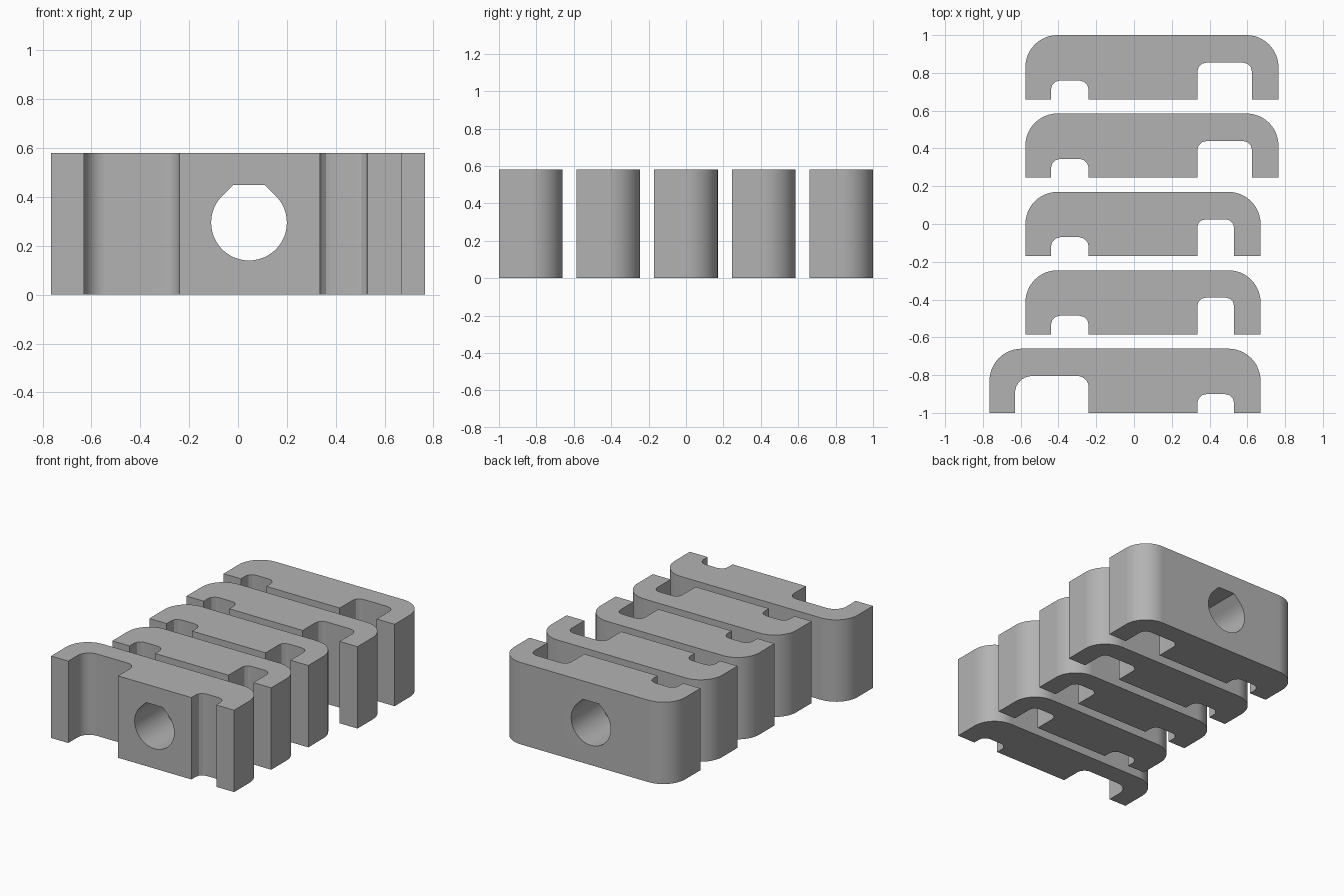
import bpy, bmesh, math
from mathutils import Vector

if "Cube" in bpy.data.objects:
    bpy.data.objects.remove(bpy.data.objects["Cube"], do_unlink=True)

HEIGHT, DEPTH, PITCH = 0.58, 0.34, 0.415
OUTER_R = 0.17
HOLE_X, HOLE_Z, HOLE_R = 0.045, 0.295, 0.155

grey = bpy.data.materials.new("plain grey")
grey.use_nodes = True
grey.diffuse_color = (0.45, 0.45, 0.45, 1)
grey.node_tree.nodes["Principled BSDF"].inputs["Base Color"].default_value = (0.45, 0.45, 0.45, 1)


def rounded(corners):
    """Outline from (x, y, radius, segments) corners, filleting where radius > 0."""
    pts = []
    for i, (x, y, r, n) in enumerate(corners):
        p = Vector((x, y))
        if r == 0:
            pts.append(p)
            continue
        a = (Vector(corners[i - 1][:2]) - p).normalized()
        b = (Vector(corners[(i + 1) % len(corners)][:2]) - p).normalized()
        centre = p + (a + b) * r
        for k in range(n + 1):
            t = math.pi / 2 * k / n
            pts.append(centre - b * r * math.cos(t) - a * r * math.sin(t))
    return pts


def prism(name, ring, direction):
    """Extrude a closed ring of 3D points along a direction."""
    bm = bmesh.new()
    face = bm.faces.new([bm.verts.new(p) for p in ring])
    ext = bmesh.ops.extrude_face_region(bm, geom=[face])
    moved = [g for g in ext["geom"] if isinstance(g, bmesh.types.BMVert)]
    bmesh.ops.translate(bm, verts=moved, vec=direction)
    bmesh.ops.recalc_face_normals(bm, faces=bm.faces)
    mesh = bpy.data.meshes.new(name)
    bm.to_mesh(mesh)
    bm.free()
    mesh.materials.append(grey)
    obj = bpy.data.objects.new(name, mesh)
    bpy.context.collection.objects.link(obj)
    return obj


# Hole cutter: round bore with sloped shoulders and a flat top
bore = []
for k in range(37):
    t = math.radians(135 + 270 * k / 36)
    bore.append((HOLE_X + HOLE_R * math.cos(t), HOLE_Z + HOLE_R * math.sin(t)))
half_flat = HOLE_R * (math.sqrt(2) - 1)
bore += [(HOLE_X + s * half_flat, HOLE_Z + HOLE_R) for s in (1, -1)]
cutter = prism("hole_cutter", [(x, -1.2, z) for x, z in bore], (0, 2.4, 0))
cutter.hide_render = True


def clip(name, y, left, right, left_slot, right_slot):
    """A clip with two open slots, each (x0, x1, depth, r0, r1, segments)."""
    corners = [(left, 0, 0, 0)]
    for x0, x1, d, r0, r1, n in (left_slot, right_slot):
        corners += [(x0, 0, 0, 0), (x0, d, r0, n), (x1, d, r1, n), (x1, 0, 0, 0)]
    corners += [(right, 0, 0, 0), (right, DEPTH, OUTER_R, 12), (left, DEPTH, OUTER_R, 12)]
    ring = [(p.x, p.y + y, 0) for p in rounded(corners)]
    obj = prism(name, ring, (0, 0, HEIGHT))
    cut = obj.modifiers.new("hole", "BOOLEAN")
    cut.operation, cut.solver, cut.object = "DIFFERENCE", "EXACT", cutter
    bpy.ops.object.select_all(action="DESELECT")
    obj.select_set(True)
    bpy.context.view_layer.objects.active = obj
    bpy.ops.object.modifier_apply(modifier="hole")
    bpy.ops.object.shade_smooth_by_angle(angle=math.radians(25))
    weighted = obj.modifiers.new("flat_faces", "WEIGHTED_NORMAL")
    weighted.keep_sharp = True


# Slot shapes
left_small = (-0.44, -0.24, 0.1, 0.05, 0.05, 3)
left_wide = (-0.63, -0.24, 0.195, 0.09, 0.06, 8)
right_shallow = (0.335, 0.53, 0.1, 0.05, 0.05, 3)
right_deep = (0.335, 0.53, 0.195, 0.045, 0.045, 3)
right_wide = (0.335, 0.625, 0.195, 0.05, 0.05, 3)

# Row of clips from front to back
row = [
    (-0.765, 0.67, left_wide, right_shallow),
    (-0.575, 0.67, left_small, right_deep),
    (-0.575, 0.67, left_small, right_deep),
    (-0.575, 0.765, left_small, right_wide),
    (-0.575, 0.765, left_small, right_wide),
]
for i, spec in enumerate(row):
    clip(f"clip_{i + 1}", -1 + i * PITCH, *spec)

bpy.data.objects.remove(cutter, do_unlink=True)
